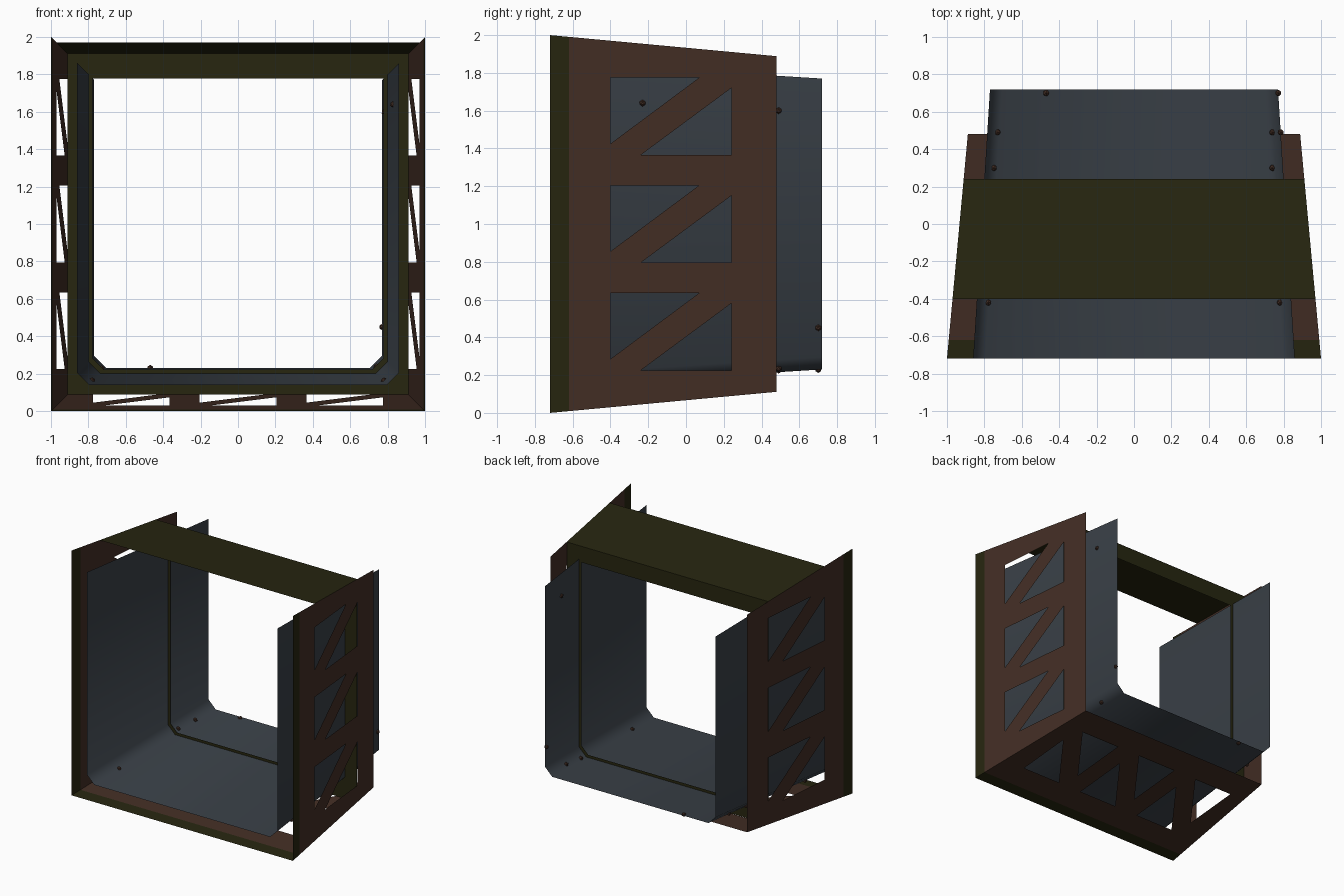
import bpy, bmesh, math
from mathutils import Matrix

if "Cube" in bpy.data.objects:
    bpy.data.objects.remove(bpy.data.objects["Cube"])


def material(name, rgb):
    m = bpy.data.materials.new(name)
    m.diffuse_color = (*rgb, 1)
    m.use_nodes = True
    m.node_tree.nodes["Principled BSDF"].inputs["Base Color"].default_value = m.diffuse_color
    return m


BROWN = material("rust_brown", (0.056, 0.027, 0.018))
OLIVE = material("dark_olive", (0.020, 0.019, 0.005))
GREY = material("slate_grey", (0.042, 0.052, 0.064))

Y0, Y1, YB = -0.72, 0.72, 0.48      # front, liner back, panel back
HA, HB = -0.40, 0.24                # truss opening depth range
CH = 0.065                          # liner corner chamfer


def outer(y):
    return 1 - 0.093 * (y - Y0)


def inner(y):
    return 0.86 - 0.0625 * (y - Y0)


def make(name, polys, mats):
    """polys: list of (points, material index)"""
    bm = bmesh.new()
    for pts, mi in polys:
        f = bm.faces.new([bm.verts.new(p) for p in pts])
        f.material_index = mi
    bmesh.ops.remove_doubles(bm, verts=bm.verts, dist=1e-5)
    me = bpy.data.meshes.new(name)
    bm.to_mesh(me)
    bm.free()
    for m in mats:
        me.materials.append(m)
    ob = bpy.data.objects.new(name, me)
    bpy.context.collection.objects.link(ob)
    return ob


def place(y, t, k):
    """Put a panel point on side k: 0 right, 1 bottom, 2 left, 3 top."""
    s = outer(y)
    x, z = [(s, t), (t, -s), (-s, -t), (-t, s)][k]
    return (x, y, 1 + z)


def band(a, b):
    return [(a, -outer(a)), (b, -outer(b)), (b, outer(b)), (a, outer(a))]


def truss_polys():
    polys = [(band(Y0, -0.62), 1), (band(-0.62, HA), 0), (band(HB, YB), 0)]
    # cross strips between openings
    for lo, hi in ((-0.365, -0.205), (0.205, 0.365)):
        polys.append(([(HA, lo), (HB, lo), (HB, hi), (HA, hi)], 0))
    e = 0.775
    polys.append(([(HA, -outer(HA)), (HB, -outer(HB)), (HB, -e), (HA, -e)], 0))
    polys.append(([(HA, e), (HB, e), (HB, outer(HB)), (HA, outer(HA))], 0))
    # diagonal brace in each opening
    for c in (-0.57, 0, 0.57):
        lo, hi = c - 0.205, c + 0.205
        polys.append(([(HA, lo), (-0.24, lo), (HB, hi - 0.055),
                       (HB, hi), (0.07, hi), (HA, lo + 0.06)], 0))
    return polys


# tapered truss panels
for k, name in enumerate(("right_truss", "bottom_truss", "left_truss")):
    make(name, [([place(y, t, k) for y, t in p], mi) for p, mi in truss_polys()],
         [BROWN, OLIVE])

# top cross plate
make("top_plate", [([place(y, t, 3) for y, t in band(HA, HB)], 0)], [OLIVE])

# flat rib ring closing the gap between liner and panels
o, i, c = outer(HB), 0.778, 0.06
out = [(-o, o), (-o, -o), (-o, -o), (o, -o), (o, -o), (o, o)]
inn = [(-i, i), (-i, -i + c), (-i + c, -i), (i - c, -i), (i, -i + c), (i, i)]
rib = []
for n in range(6):
    m = (n + 1) % 6
    q = [out[n], out[m], inn[m], inn[n]]
    q = [p for j, p in enumerate(q) if p not in q[:j]]
    rib.append(([(x, HB - 0.002, 1 + z) for x, z in q], 0))
make("rib_ring", rib, [OLIVE])


# U-shaped liner
def section(y):
    w = inner(y)
    pts = [(-w, w), (-w, -w + CH), (-w + CH, -w), (w - CH, -w), (w, -w + CH), (w, w)]
    return [(x, y, 1 + z) for x, z in pts]


a, b = section(Y0), section(Y1)
liner = make("liner", [([a[n], a[n + 1], b[n + 1], b[n]], 0) for n in range(5)], [GREY])
bpy.context.view_layer.objects.active = liner
liner.select_set(True)
bpy.ops.object.shade_smooth_by_angle(angle=math.radians(50))

# small rust spots on the liner wall and floor
spots = [(inner(y), y, z) for y, z in ((-0.23, 1.64), (0.49, 1.60), (0.70, 0.45))]
for x, y in ((-0.78, -0.42), (0.78, -0.42), (-0.73, 0.49), (0.74, 0.49),
             (-0.75, 0.30), (0.74, 0.30), (-0.47, 0.705)):
    w = inner(y)
    spots.append((x, y, 1 - w + max(0, abs(x) - (w - CH))))
bm = bmesh.new()
for p in spots:
    bmesh.ops.create_icosphere(bm, subdivisions=1, radius=0.018,
                               matrix=Matrix.Translation((p[0], min(p[1], 0.70), p[2])))
me = bpy.data.meshes.new("rust_spots")
bm.to_mesh(me)
bm.free()
me.materials.append(BROWN)
bpy.context.collection.objects.link(bpy.data.objects.new("rust_spots", me))
